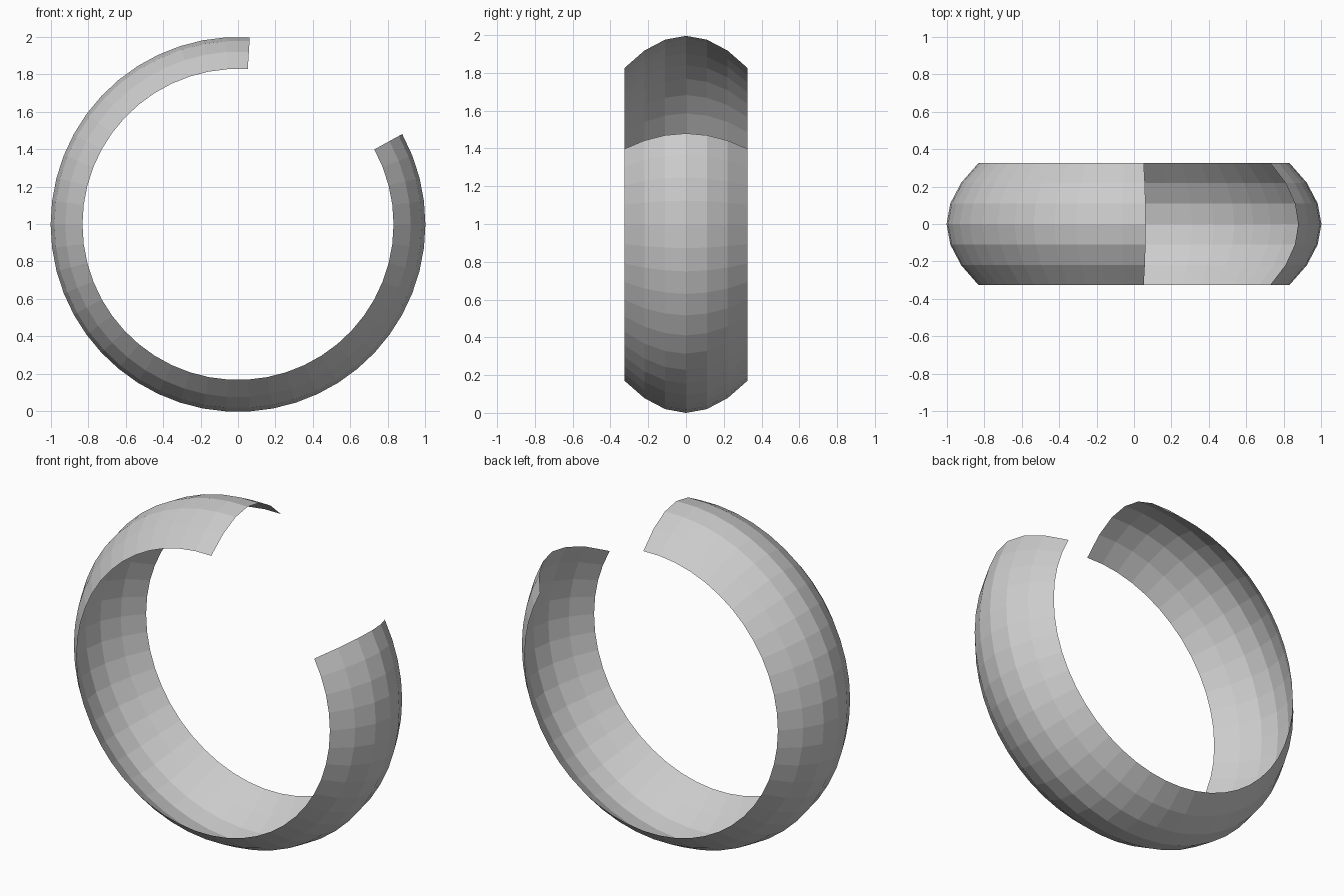
import bpy
import bmesh
from math import cos, sin, radians

if "Cube" in bpy.data.objects:
    bpy.data.objects.remove(bpy.data.objects["Cube"], do_unlink=True)

# Plain grey material
grey = bpy.data.materials.new("light grey")
grey.use_nodes = True
colour = (0.6, 0.6, 0.6, 1)
grey.diffuse_color = colour
grey.node_tree.nodes["Principled BSDF"].inputs["Base Color"].default_value = colour

# Bowed cross-section as (y, radius), mirrored about the crown
half = [(0.325, 0.83), (0.22, 0.922), (0.11, 0.98)]
profile = [(-y, r) for y, r in half] + [(0, 1.0)] + half[::-1]

# Open band: sweep the section around the y axis, leaving a gap at the upper left
STEP = radians(7.2)
FIRST, LAST = 12, 54
CENTRE_Z = cos(STEP / 2)

bm = bmesh.new()
rings = []
for i in range(FIRST, LAST + 1):
    a = i * STEP
    rings.append([bm.verts.new((r * cos(a), y, CENTRE_Z + r * sin(a)))
                  for y, r in profile])
for ring, following in zip(rings, rings[1:]):
    for j in range(len(profile) - 1):
        bm.faces.new((ring[j], ring[j + 1], following[j + 1], following[j]))

# Make the faces point away from the axis
bm.normal_update()
crown = bm.faces[:][0]
outward = crown.calc_center_median()
outward.z -= CENTRE_Z
if crown.normal.dot(outward) < 0:
    bmesh.ops.reverse_faces(bm, faces=bm.faces[:])

mesh = bpy.data.meshes.new("open_band")
bm.to_mesh(mesh)
bm.free()
mesh.materials.append(grey)
band = bpy.data.objects.new("open_band", mesh)
bpy.context.collection.objects.link(band)
